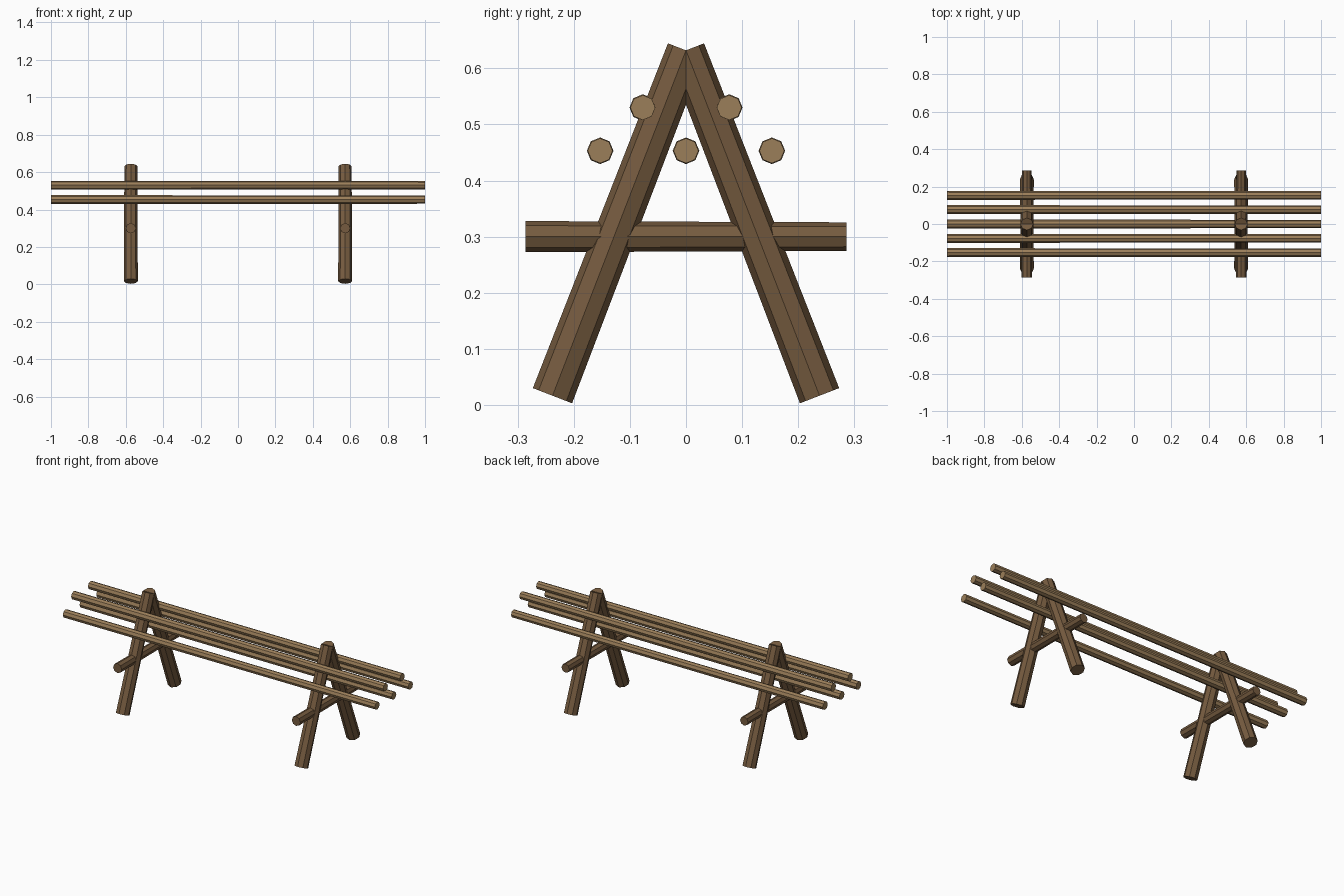
import bpy
from mathutils import Vector, Matrix

cube = bpy.data.objects.get("Cube")
if cube:
    bpy.data.objects.remove(cube, do_unlink=True)


def material(name, color):
    m = bpy.data.materials.new(name)
    m.use_nodes = True
    m.diffuse_color = (*color, 1)
    m.node_tree.nodes["Principled BSDF"].inputs["Base Color"].default_value = (*color, 1)
    return m


dark_wood = material("dark wood", (0.18, 0.105, 0.05))
light_wood = material("light wood", (0.33, 0.21, 0.1))


def log(name, start, end, r_start, r_end, mat):
    """Tapered eight-sided log, one corner line lying in the plane across its axis."""
    a, b = Vector(start), Vector(end)
    axis = (b - a).normalized()
    # one corner points along x, or along y for logs that run along x
    side = Vector((0, 1, 0)) if abs(axis.x) > 0.9 else Vector((1, 0, 0))
    rot = Matrix((side, axis.cross(side), axis)).transposed().to_4x4()
    bpy.ops.mesh.primitive_cone_add(vertices=8, radius1=r_start, radius2=r_end,
                                    depth=(b - a).length)
    ob = bpy.context.object
    ob.name = name
    ob.matrix_world = Matrix.Translation((a + b) / 2) @ rot
    ob.data.materials.append(mat)
    return ob


# Two A-shaped trestles, each with crossed legs and a crossbar
for x, end_name in ((-0.573, "right"), (0.573, "left")):
    for s, leg_name in ((-1, "front"), (1, "back")):
        log(f"{end_name}_{leg_name}_leg", (x, s * 0.238, 0.0165), (x, 0, 0.632),
            0.0375, 0.0345, dark_wood)
    log(f"{end_name}_crossbar", (x, -0.286, 0.3), (x, 0.286, 0.3),
        0.0277, 0.0255, dark_wood)

# Long poles resting along the trestles
poles = {
    "front_low": (-0.153, 0.453), "middle": (0, 0.453), "back_low": (0.153, 0.453),
    "front_high": (-0.077, 0.53), "back_high": (0.077, 0.53),
}
for name, (y, z) in poles.items():
    log(f"{name}_pole", (-1, y, z), (1, y, z), 0.0237, 0.0222, light_wood)
